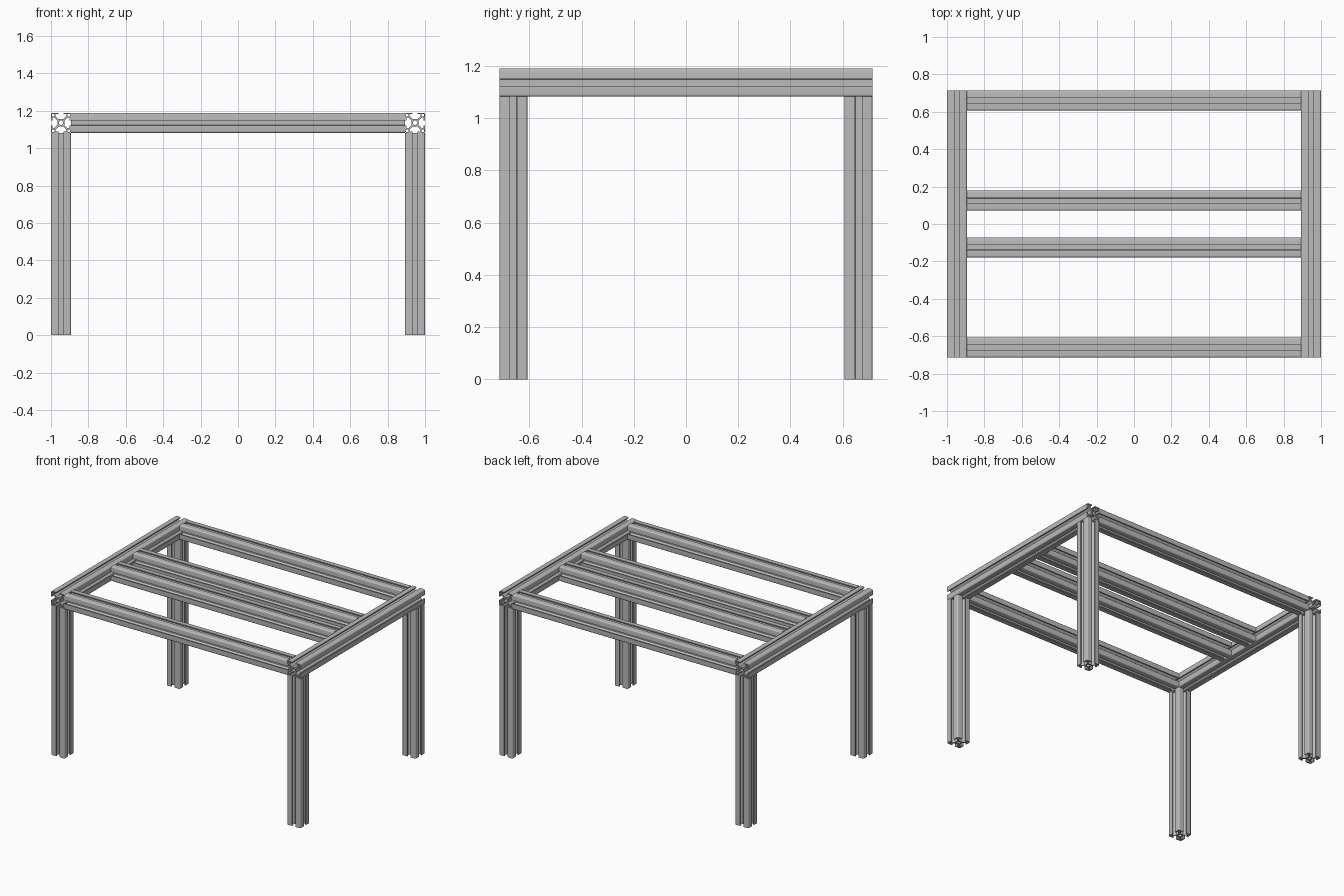
import bpy
from math import pi, cos, sin, radians
from mathutils import Vector

cube = bpy.data.objects.get("Cube")
if cube:
    bpy.data.objects.remove(cube, do_unlink=True)

SIZE = 0.107          # width of the extruded profile
HALF_X, HALF_Y, TOP = 1.0, 0.714, 1.189
UNIT = SIZE / 30      # section is drawn on a 30-unit square

metal = bpy.data.materials.new("aluminium grey")
metal.use_nodes = True
grey = (0.5, 0.5, 0.5, 1)
metal.diffuse_color = grey
metal.node_tree.nodes["Principled BSDF"].inputs["Base Color"].default_value = grey


def arc(cx, cy, r, start, end, steps):
    angles = [radians(start + (end - start) * i / steps) for i in range(steps + 1)]
    return [(cx + r * cos(a), cy + r * sin(a)) for a in angles]


def turn(points, quarter):
    c, s = round(cos(quarter * pi / 2)), round(sin(quarter * pi / 2))
    return [(x * c - y * s, x * s + y * c) for x, y in points]


# Slotted section: one quarter of the outline, mirrored on the diagonal
side = [(5.5, 3.5), (10, 8), (13, 8), (13, 3.75), (15, 3.75)]
quarter = side + arc(12.5, 12.5, 2.5, 0, 90, 5) + [(y, x) for x, y in reversed(side)]
outline = [p for q in range(4) for p in turn(quarter, q)]
bore = arc(0, 0, 3.4, 0, 345, 23)
cavity = [(9.8, 9.8), (13.4, 9.8), (13.4, 13.4), (9.8, 13.4)]
loops = [outline, bore] + [turn(cavity, q) for q in range(4)]


def extrusion(name, length, location, rotation=(0, 0, 0)):
    curve = bpy.data.curves.new(name, "CURVE")
    curve.dimensions = "2D"
    curve.fill_mode = "BOTH"
    curve.extrude = length / 2
    for loop in loops:
        spline = curve.splines.new("POLY")
        spline.points.add(len(loop) - 1)
        for point, (x, y) in zip(spline.points, loop):
            point.co = (x * UNIT, y * UNIT, 0, 1)
        spline.use_cyclic_u = True
    curve.materials.append(metal)
    obj = bpy.data.objects.new(name, curve)
    bpy.context.collection.objects.link(obj)
    obj.location = Vector(location)
    obj.rotation_euler = rotation
    bpy.ops.object.select_all(action="DESELECT")
    obj.select_set(True)
    bpy.context.view_layer.objects.active = obj
    bpy.ops.object.convert(target="MESH")
    bpy.ops.object.shade_smooth_by_angle(angle=radians(30))


cx, cy = HALF_X - SIZE / 2, HALF_Y - SIZE / 2
rail_z = TOP - SIZE / 2
leg = TOP - SIZE

# Legs and full-length side rails
for x, side_name in ((cx, "left"), (-cx, "right")):
    extrusion(side_name + "_side_rail", 2 * HALF_Y, (x, 0, rail_z), (pi / 2, 0, 0))
    for y, end_name in ((-cy, "front"), (cy, "back")):
        extrusion(f"{end_name}_{side_name}_leg", leg, (x, y, leg / 2))

# Cross rails fitted between the side rails
for name, y in (("front_rail", -cy), ("front_middle_rail", -0.125),
                ("back_middle_rail", 0.125), ("back_rail", cy)):
    extrusion(name, 2 * (HALF_X - SIZE), (0, y, rail_z), (0, pi / 2, 0))
